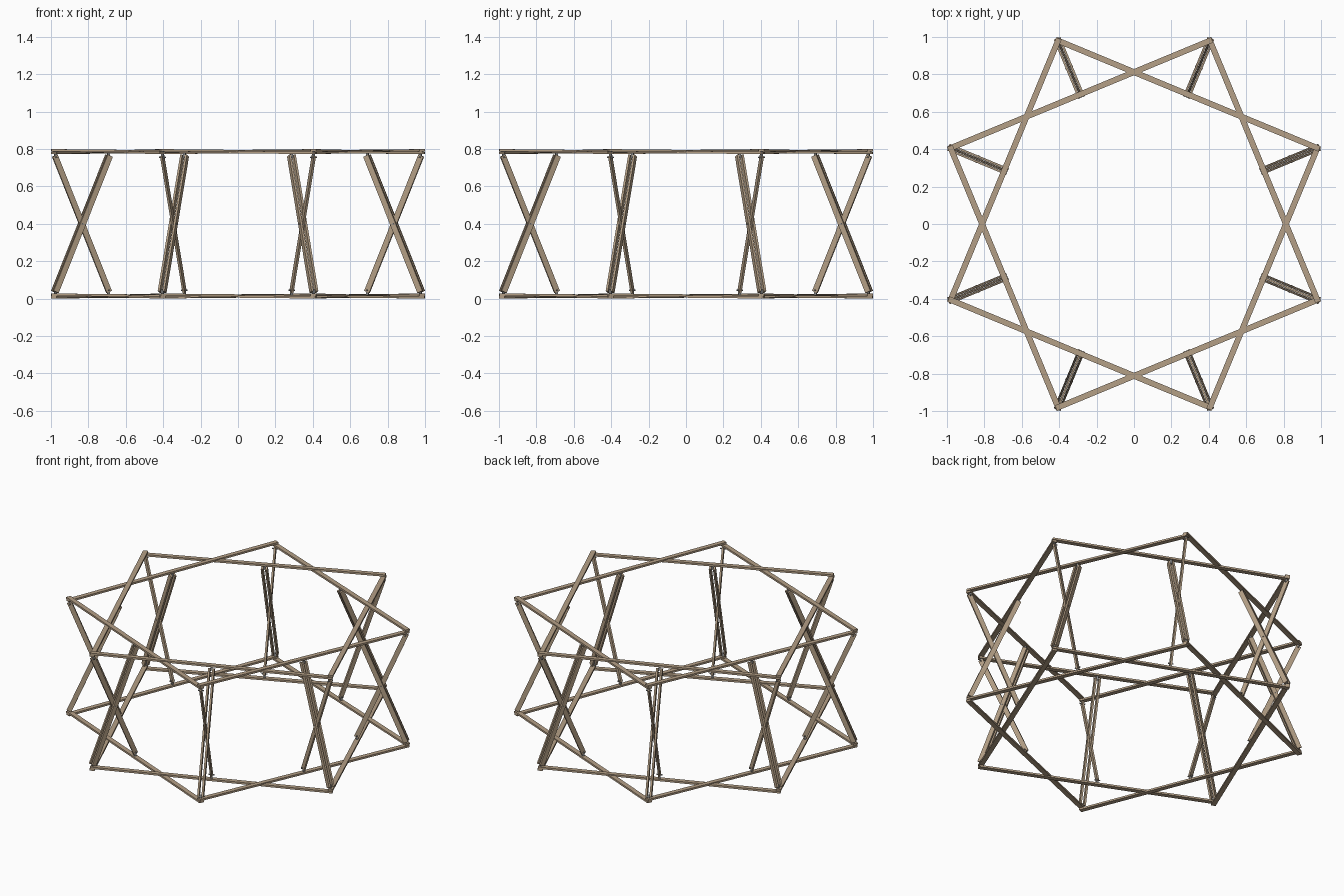
import bpy, bmesh
from math import cos, sin, pi
from mathutils import Vector, Matrix

if "Cube" in bpy.data.objects:
    bpy.data.objects.remove(bpy.data.objects["Cube"])

wood = bpy.data.materials.new("wood")
wood.diffuse_color = (0.46, 0.35, 0.24, 1)
wood.use_nodes = True
wood.node_tree.nodes["Principled BSDF"].inputs["Base Color"].default_value = wood.diffuse_color
steel = bpy.data.materials.new("steel")
steel.diffuse_color = (0.3, 0.3, 0.3, 1)
steel.use_nodes = True
steel.node_tree.nodes["Principled BSDF"].inputs["Base Color"].default_value = steel.diffuse_color

R = 1.061           # outer corners
RI = R * cos(pi/4)  # midpoints of the square sides
Z0, Z1 = 0.014, 0.786


def polar(r, a, z=0.0):
    return Vector((r*cos(a), r*sin(a), z))


def finish(name, bm, mat):
    me = bpy.data.meshes.new(name)
    bm.to_mesh(me)
    bm.free()
    me.materials.append(mat)
    ob = bpy.data.objects.new(name, me)
    bpy.context.collection.objects.link(ob)
    return ob


def bar(bm, p, q, side, width, thick, ext=0.0):
    """Rectangular bar from p to q; thick is measured along side."""
    d = (q - p).normalized()
    w = d.cross(side).normalized()
    n = w.cross(d)
    L = (q - p).length + 2*ext
    m = Matrix((d*L, w*width, n*thick)).transposed().to_4x4()
    m.translation = (p + q) / 2
    bmesh.ops.create_cube(bm, size=1, matrix=m)


def pin(bm, c, axis, r, L):
    m = axis.to_track_quat('Z', 'Y').to_matrix().to_4x4()
    m.translation = c
    bmesh.ops.create_cone(bm, cap_ends=True, segments=12, radius1=r, radius2=r, depth=L, matrix=m)


up = Vector((0, 0, 1))

# top and bottom rings: eight slats, each rising one thickness to lap over the next
for label, z in (("bottom", Z0), ("top", Z1)):
    bm = bmesh.new()
    for k in range(8):
        a = pi/8 + k*pi/4
        bar(bm, polar(R, a, z+0.007), polar(R, a+pi/2, z-0.007), up, 0.031, 0.0125, 0.012)
    finish(label + "_ring", bm, wood)

# scissor legs: a pair of slats straddling a single slat
for k in range(8):
    a = pi/8 + k*pi/4
    t = Vector((-sin(a), cos(a), 0))
    lo, hi = 0.045, 0.755
    bm = bmesh.new()
    for s in (-0.0135, 0.0135):
        bar(bm, polar(R-0.005, a, lo)+t*s, polar(RI, a, hi)+t*s, t, 0.031, 0.012, 0.01)
    finish("outer_leg_pair", bm, wood)
    bm = bmesh.new()
    bar(bm, polar(RI, a, lo), polar(R-0.005, a, hi), t, 0.031, 0.012, 0.01)
    finish("inner_leg", bm, wood)
    # pivot pin and end hinges
    bm = bmesh.new()
    pin(bm, polar((R+RI)/2, a, 0.4), t, 0.004, 0.044)
    for r in (R-0.005, RI):
        for z in (lo, hi):
            pin(bm, polar(r, a, z), t, 0.004, 0.036)
            zr = Z0 if z == lo else Z1
            bar(bm, polar(r, a, z), polar(r, a, zr), t, 0.012, 0.012)
    finish("hinge_pins", bm, steel)
